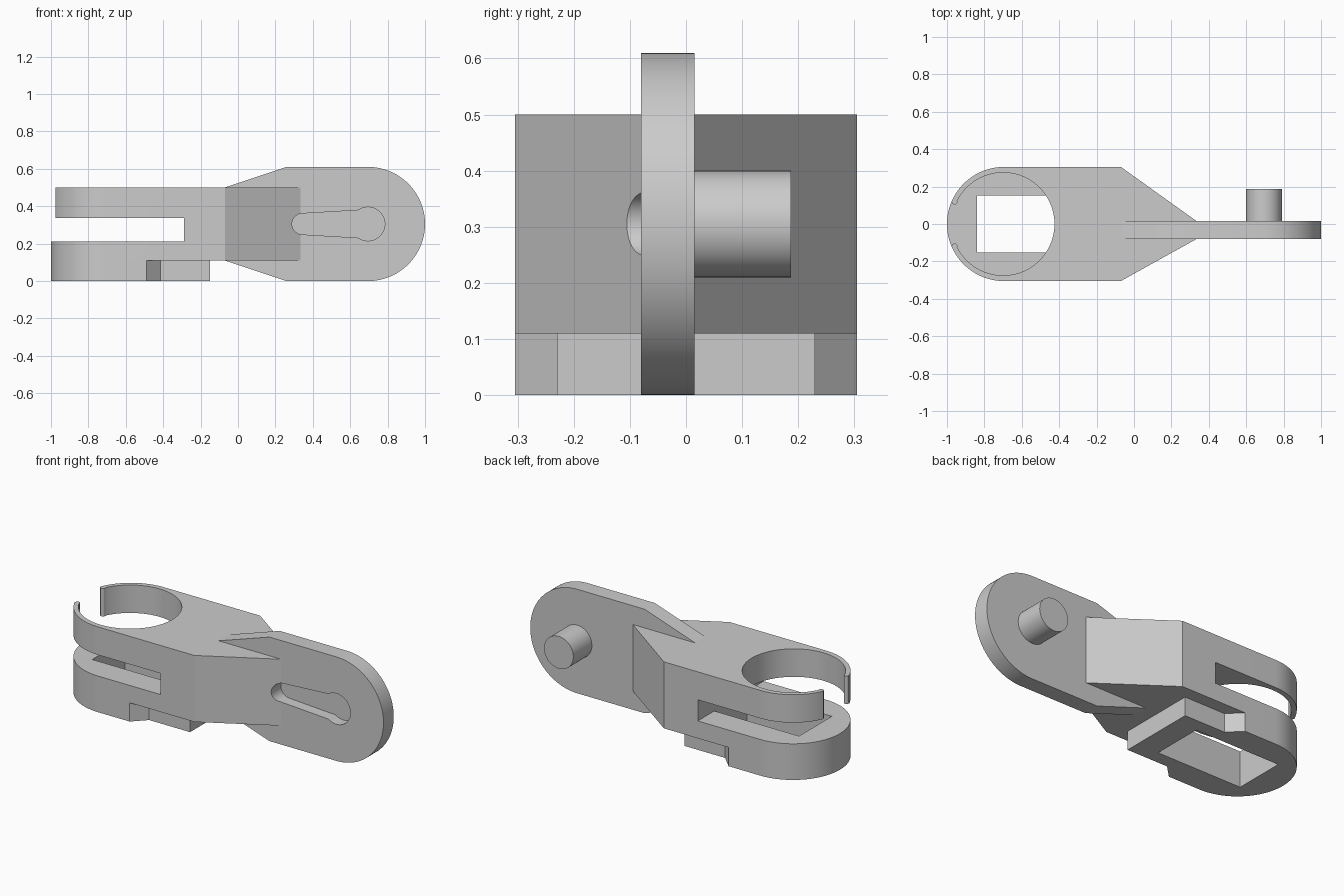
import bpy
import bmesh
from math import pi, sin, cos, radians, sqrt
from mathutils import Vector

if "Cube" in bpy.data.objects:
    bpy.data.objects.remove(bpy.data.objects["Cube"], do_unlink=True)

grey = bpy.data.materials.new("light grey")
grey.use_nodes = True
tone = (0.6, 0.6, 0.6, 1)
grey.diffuse_color = tone
grey.node_tree.nodes["Principled BSDF"].inputs["Base Color"].default_value = tone

R = 0.305          # outer radius of both ends
CX = 0.695         # distance of both end centres from the middle


def arc(cx, cy, r, start, end, steps=48):
    angles = [radians(start + (end - start) * i / steps) for i in range(steps + 1)]
    return [(cx + r * cos(a), cy + r * sin(a)) for a in angles]


def rect(x0, x1, y0, y1):
    return [(x0, y0), (x1, y0), (x1, y1), (x0, y1)]


def prism(name, outline, low, high, axis="Z"):
    """Extrude an outline along z, or along y with the outline in x and z."""
    place = (lambda a, b, d: (a, b, d)) if axis == "Z" else (lambda a, b, d: (a, d, b))
    bm = bmesh.new()
    face = bm.faces.new([bm.verts.new(place(a, b, low)) for a, b in outline])
    out = bmesh.ops.extrude_face_region(bm, geom=[face])
    moved = [v for v in out["geom"] if isinstance(v, bmesh.types.BMVert)]
    bmesh.ops.translate(bm, verts=moved, vec=Vector(place(0, 0, high - low)))
    bmesh.ops.recalc_face_normals(bm, faces=bm.faces)
    mesh = bpy.data.meshes.new(name)
    bm.to_mesh(mesh)
    bm.free()
    mesh.materials.append(grey)
    obj = bpy.data.objects.new(name, mesh)
    bpy.context.collection.objects.link(obj)
    return obj


def combine(obj, other, operation="DIFFERENCE"):
    """Apply a boolean and discard the helper."""
    mod = obj.modifiers.new("boolean", "BOOLEAN")
    mod.operation = operation
    mod.solver = "EXACT"
    mod.object = other
    bpy.context.view_layer.objects.active = obj
    bpy.ops.object.modifier_apply(modifier=mod.name)
    bpy.data.objects.remove(other, do_unlink=True)


def mirrored(half):
    return half + [(x, -y) for x, y in reversed(half)]


def keyhole():
    small = arc(0.345, R, 0.056, 95, 265, 24)
    large = arc(CX, R, 0.09, -125, 125)
    return prism("keyhole_cutter", small + large, -0.2, -0.015, "Y")


# Clamp body: rounded at one end, tapering to the plate at the other
round_end = arc(-CX, 0, R, 90, 270, 64)
taper = [(-0.07, -R), (0.335, -0.08), (0.335, 0.015), (-0.07, R)]
body = prism("clamp_body", round_end + taper, 0.11, 0.5)

# Stepped foot below the body
foot_step = [(-0.15, -0.23), (-0.415, -0.23), (-0.49, -R)]
foot_side = list(reversed(foot_step)) + [(x, -y) for x, y in foot_step]
combine(body, prism("foot", round_end + foot_side, 0, 0.11), "UNION")

# Gap between jaws, round bore, open mouth, rectangular window, keyhole
combine(body, prism("gap_cutter", rect(-1.2, -0.29, -0.5, 0.5), 0.212, 0.336))
combine(body, prism("bore_cutter", arc(-0.7, 0, 0.275, 0, 354.375, 63), 0.3, 0.6))
combine(body, prism("mouth_cutter", rect(-1.2, -0.8, -0.118, 0.118), 0.3, 0.6))
combine(body, prism("window_cutter", rect(-0.84, -0.29, -0.152, 0.152), -0.1, 0.3))
combine(body, keyhole())

# Rounded lips of the open clip
for name, side in (("left", 1), ("right", -1)):
    y = 0.118 * side
    x = -CX - sqrt(0.289 ** 2 - y * y)
    prism(name + "_clip_lip", arc(x, y, 0.0145, 0, 345, 23), 0.336, 0.5)

# Upright hinge plate with a blind keyhole pocket
tail = [(0.26, 2 * R), (-0.07, 0.5), (-0.07, 0.11), (0.26, 0)]
plate = prism("hinge_plate", arc(CX, R, R, -90, 90, 64) + tail, -0.08, 0.015, "Y")
combine(plate, keyhole())

# Pivot pin behind the plate
prism("pivot_pin", arc(CX, R, 0.095, 0, 352.5, 47), 0.01, 0.187, "Y")

# Smooth curved walls, keep sharp edges
for obj in bpy.context.collection.objects:
    if obj.type == "MESH" and grey.name in obj.data.materials:
        bpy.ops.object.select_all(action="DESELECT")
        obj.select_set(True)
        bpy.context.view_layer.objects.active = obj
        bpy.ops.object.shade_smooth_by_angle(angle=radians(25))
